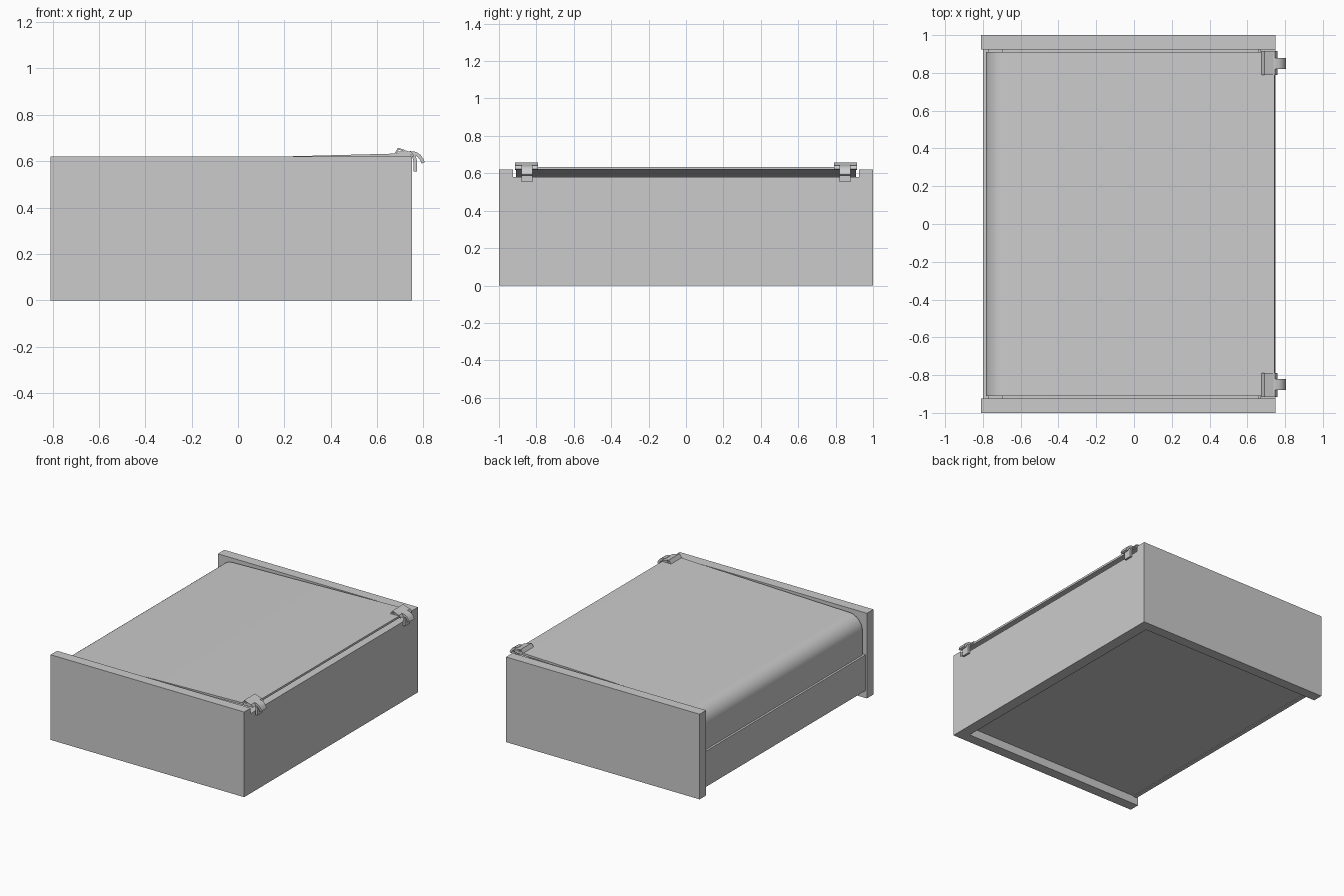
import bpy, math
from mathutils import Vector

if "Cube" in bpy.data.objects:
    bpy.data.objects.remove(bpy.data.objects["Cube"])


def mesh_object(name, verts, faces):
    me = bpy.data.meshes.new(name)
    me.from_pydata(verts, [], faces)
    me.update()
    ob = bpy.data.objects.new(name, me)
    bpy.context.collection.objects.link(ob)
    return ob


def box(name, x, y, z):
    v = [(a, b, c) for a in x for b in y for c in z]
    f = [(0, 1, 3, 2), (4, 6, 7, 5), (0, 4, 5, 1), (2, 3, 7, 6), (0, 2, 6, 4), (1, 5, 7, 3)]
    return mesh_object(name, v, f)


def strip(name, path, t, y0, y1):
    """Bent sheet: an xz centre line thickened by t and extruded from y0 to y1."""
    p = [Vector(q) for q in path]
    n = len(p)
    verts = []
    for i in range(n):
        d0 = (p[i] - p[max(i - 1, 0)]).normalized() if i else (p[1] - p[0]).normalized()
        d1 = (p[i + 1] - p[i]).normalized() if i < n - 1 else d0
        n0, n1 = Vector((-d0.y, d0.x)), Vector((-d1.y, d1.x))
        m = (n0 + n1).normalized()
        off = m * (t / 2 / max(m.dot(n0), 0.5))
        a, b = p[i] + off, p[i] - off
        verts += [(a.x, y0, a.y), (a.x, y1, a.y), (b.x, y1, b.y), (b.x, y0, b.y)]
    faces = [(0, 1, 2, 3), tuple(4 * (n - 1) + k for k in (3, 2, 1, 0))]
    for i in range(n - 1):
        a, b = 4 * i, 4 * i + 4
        faces += [(a + k, b + k, b + (k + 1) % 4, a + (k + 1) % 4) for k in range(4)]
    ob = mesh_object(name, verts, faces)
    # make all normals point outward
    import bmesh
    bm = bmesh.new()
    bm.from_mesh(ob.data)
    bmesh.ops.recalc_face_normals(bm, faces=bm.faces)
    bm.to_mesh(ob.data)
    bm.free()
    return ob


def smooth(ob):
    bpy.ops.object.select_all(action='DESELECT')
    ob.select_set(True)
    bpy.context.view_layer.objects.active = ob
    bpy.ops.object.shade_smooth_by_angle(angle=math.radians(35))


# case: front wall, raised floor and low back wall
box("front_wall", (0.67, 0.75), (-0.925, 0.925), (0, 0.58))
box("floor_panel", (-0.77, 0.67), (-0.925, 0.925), (0.06, 0.08))
box("back_wall", (-0.80, -0.77), (-0.925, 0.925), (0.055, 0.315))

# lid: slightly rising top that curves down into the back
r, cx, cz = 0.10, -0.677, 0.49
path = [(0.745, 0.627)]
path += [(cx + r * math.cos(math.radians(a)), cz + r * math.sin(math.radians(a)))
         for a in range(92, 181, 8)]
path += [(cx - r, 0.30)]
smooth(strip("curved_lid", path, 0.015, -0.91, 0.91))

# parts repeated at both ends
for s, side in ((-1, "left"), (1, "right")):
    def span(a, b):
        return tuple(sorted((s * a, s * b)))
    box(side + "_end_panel", (-0.81, 0.75), span(0.925, 1.0), (0, 0.62))
    box(side + "_lid_rail", (-0.70, 0.66), span(0.910, 0.925), (0.51, 0.55))
    # latch: plate on the lid with a raised lip
    strip(side + "_latch_plate", [(0.685, 0.637), (0.745, 0.637), (0.757, 0.62)],
          0.008, *span(0.79, 0.915))
    strip(side + "_latch_lip", [(0.676, 0.628), (0.692, 0.654), (0.742, 0.636)],
          0.007, *span(0.79, 0.915))
    # latch: curved finger lever and catch tab
    smooth(strip(side + "_latch_lever",
                 [(0.742, 0.636), (0.765, 0.633), (0.782, 0.622), (0.793, 0.607), (0.799, 0.592)],
                 0.015, *span(0.82, 0.88)))
    strip(side + "_latch_catch", [(0.757, 0.628), (0.765, 0.60), (0.764, 0.555)],
          0.015, *span(0.82, 0.88))
